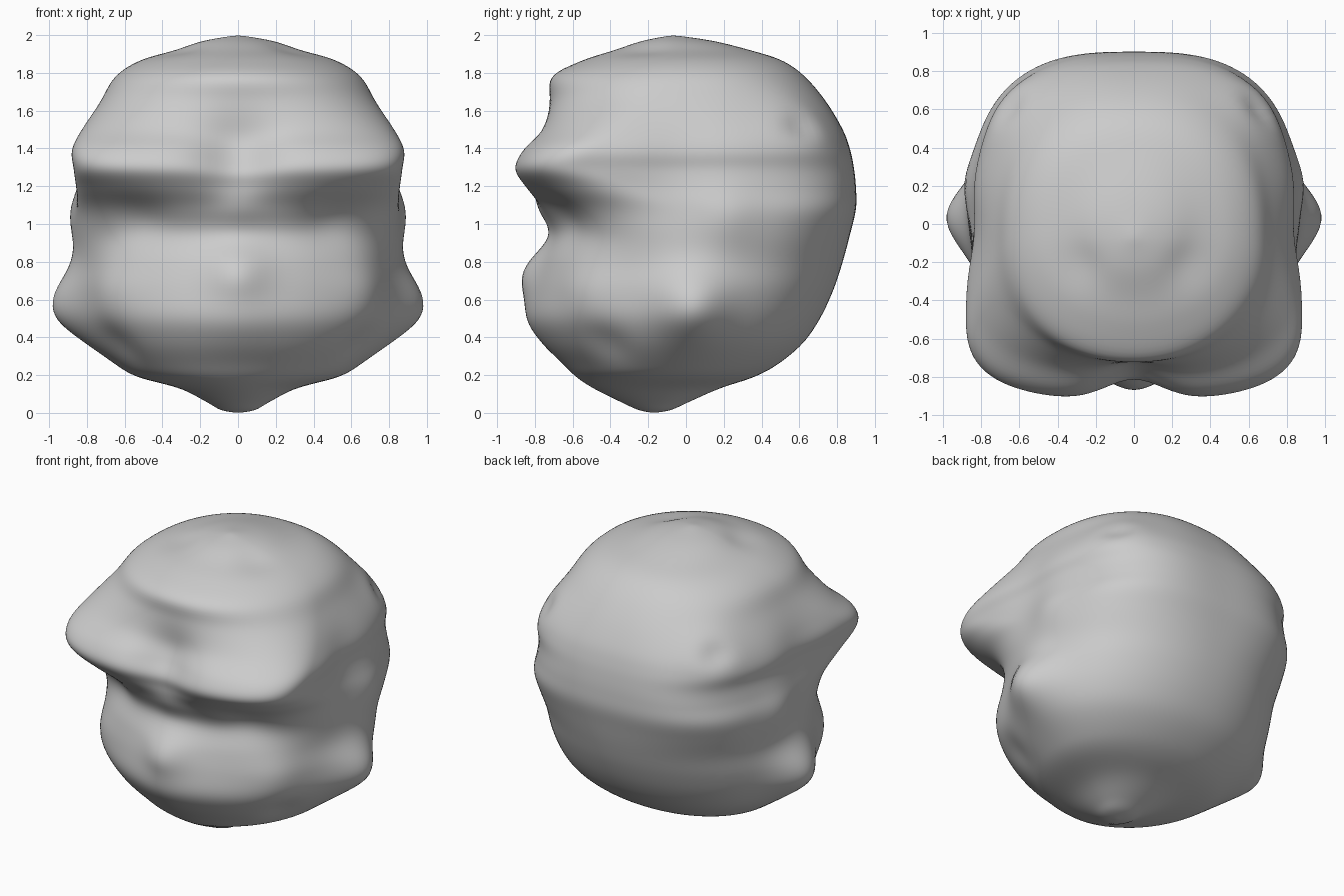
import bpy, bmesh, math
from mathutils import Vector

# Horizontal sections of the head, bottom to top:
# z, half width, front y, back y, y of widest point
SECTIONS = [
    (0.00, 0.00, -0.17, -0.17, -0.17),
    (0.015, 0.09, -0.25, -0.08, -0.16),
    (0.06, 0.17, -0.35, 0.02, -0.14),
    (0.13, 0.31, -0.49, 0.18, -0.10),
    (0.19, 0.53, -0.58, 0.36, -0.05),
    (0.26, 0.65, -0.65, 0.49, -0.02),
    (0.37, 0.77, -0.75, 0.62, 0.00),
    (0.50, 0.84, -0.82, 0.71, 0.00),
    (0.65, 0.86, -0.81, 0.78, 0.02),
    (0.80, 0.85, -0.77, 0.83, 0.03),
    (0.95, 0.86, -0.71, 0.87, 0.03),
    (1.08, 0.86, -0.77, 0.90, 0.00),
    (1.19, 0.86, -0.86, 0.90, -0.25),
    (1.29, 0.87, -0.92, 0.89, -0.48),
    (1.39, 0.88, -0.88, 0.87, -0.45),
    (1.50, 0.83, -0.78, 0.83, -0.30),
    (1.65, 0.73, -0.73, 0.74, -0.15),
    (1.78, 0.65, -0.71, 0.63, -0.08),
    (1.865, 0.52, -0.55, 0.51, -0.05),
    (1.92, 0.34, -0.38, 0.34, -0.06),
    (1.97, 0.19, -0.23, 0.14, -0.07),
    (2.00, 0.00, -0.07, -0.07, -0.07),
]
# Sculpted lumps and dents, mirrored in x: centre, radius, height
LUMPS = [
    ((0.88, 0.03, 0.58), 0.20, 0.135),    # jaw lobes
    ((0.00, -0.88, 1.36), 0.20, -0.13),   # gap between brows
    ((0.50, -0.62, 1.08), 0.16, -0.05),   # eye hollows
    ((0.00, -0.80, 0.76), 0.15, 0.08),    # nose
    ((0.00, -0.82, 0.50), 0.20, 0.02),    # lip
    ((0.00, -0.72, 1.10), 0.12, 0.03),    # nose bridge
    ((0.62, -0.50, 0.66), 0.18, 0.04),    # cheeks
    ((0.62, -0.40, 0.38), 0.12, -0.03),   # mouth corner crease
    ((0.26, -0.20, 1.90), 0.13, -0.02),   # crown dimples
    ((0.62, 0.58, 1.50), 0.19, 0.04),     # knob behind the temple
    ((0.62, 0.58, 1.50), 0.08, -0.05),    # hollow in the knob
    ((0.86, 0.20, 1.05), 0.16, 0.035),    # ears
    ((0.84, -0.05, 1.35), 0.20, -0.04),   # temple hollow
]
RINGS, SIDES = 130, 144
PIVOT = Vector((0, 0, 1))


def section(t):
    """Smoothly interpolated section, t from 0 to 1."""
    f = t * (len(SECTIONS) - 1)
    i = min(int(f), len(SECTIONS) - 2)
    u = f - i
    p = [SECTIONS[max(0, min(len(SECTIONS) - 1, i + k))] for k in (-1, 0, 1, 2)]
    return [0.5 * (2 * b + (c - a) * u + (2 * a - 5 * b + 4 * c - d) * u * u
                   + (3 * b - a - 3 * c + d) * u ** 3) for a, b, c, d in zip(*p)]


def sculpt(co):
    move = Vector()
    for (x, y, z), radius, height in LUMPS:
        for side in ((1, -1) if x else (1,)):
            c = Vector((x * side, y, z))
            g = math.exp(-(co - c).length_squared / (radius * radius))
            push = c - PIVOT
            push.z *= 0.4
            move += push.normalized() * height * g
    return co + move


bm = bmesh.new()
bottom = bm.verts.new((0, -0.17, 0))
rings = []
for r in range(1, RINGS):
    z, w, front, back, mid = section(r / RINGS)
    # Sections are squarest at brow height
    n_front = 2 + math.exp(-((z - 1.3) / 0.3) ** 2)
    n_back = 2.1 + math.exp(-((z - 1.3) / 0.4) ** 2)
    ring = []
    for s in range(SIDES):
        a = 2 * math.pi * s / SIDES
        ca, sa = math.cos(a), math.sin(a)
        n, depth = (n_back, back - mid) if sa > 0 else (n_front, mid - front)
        k = (abs(ca) ** n + abs(sa) ** n) ** (-1 / n)
        ring.append(bm.verts.new(sculpt(Vector((w * ca * k, mid + depth * sa * k, z)))))
    rings.append(ring)
top = bm.verts.new((0, -0.07, 2))

# Skin between rings and close the poles
for lo, hi in zip(rings, rings[1:]):
    for s in range(SIDES):
        e = (s + 1) % SIDES
        bm.faces.new((lo[s], lo[e], hi[e], hi[s]))
for s in range(SIDES):
    e = (s + 1) % SIDES
    bm.faces.new((bottom, rings[0][e], rings[0][s]))
    bm.faces.new((top, rings[-1][s], rings[-1][e]))

mesh = bpy.data.meshes.new("lumpy_head")
bm.to_mesh(mesh)
bm.free()
mesh.shade_smooth()
head = bpy.data.objects.new("lumpy_head", mesh)
bpy.context.collection.objects.link(head)

# Soften the sculpting marks
soften = head.modifiers.new("soften", 'SMOOTH')
soften.factor, soften.iterations = 0.5, 6
